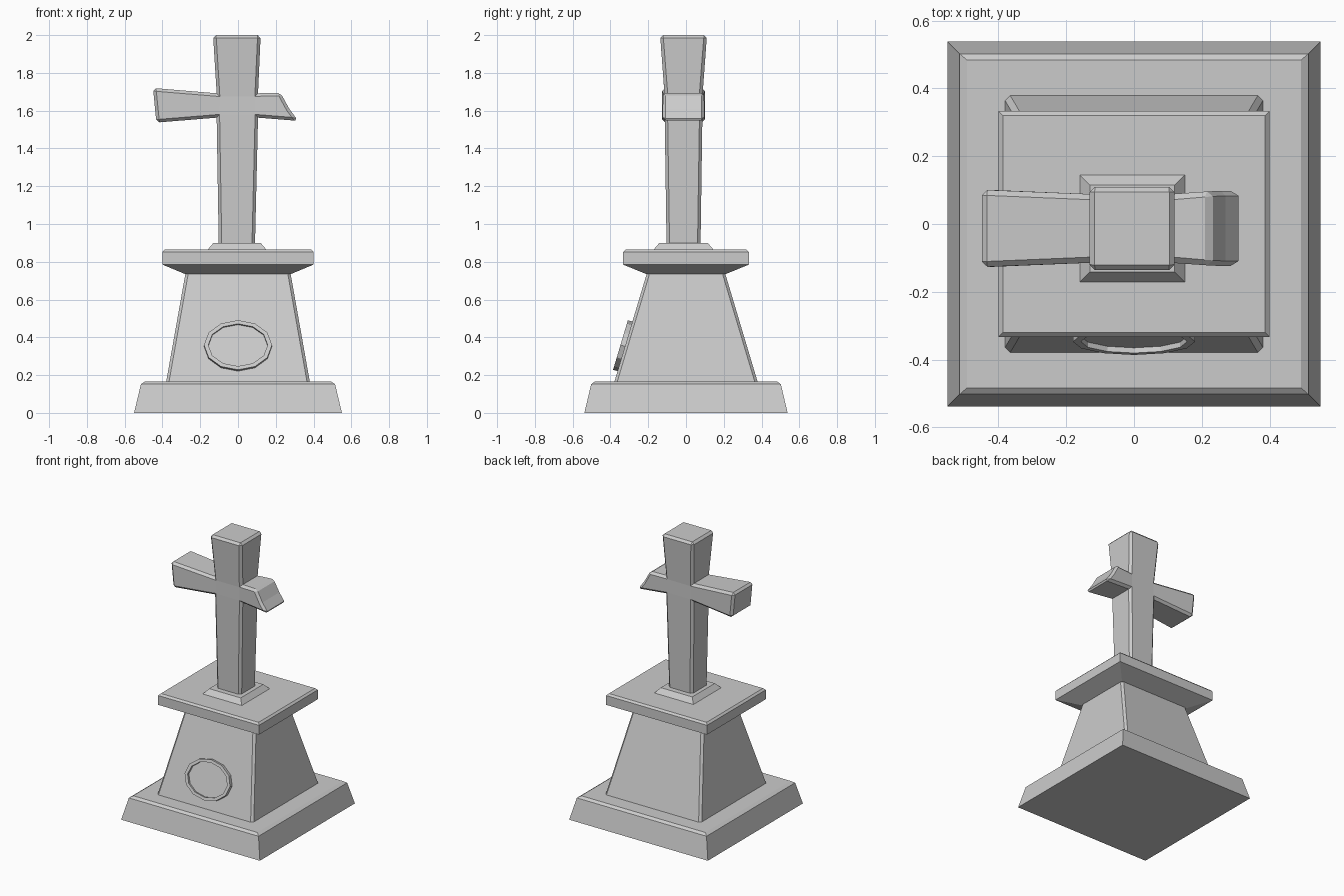
import bpy, bmesh, math
from mathutils import Vector

if "Cube" in bpy.data.objects:
    bpy.data.objects.remove(bpy.data.objects["Cube"])


def finish(name, bm):
    bmesh.ops.recalc_face_normals(bm, faces=bm.faces[:])
    me = bpy.data.meshes.new(name)
    bm.to_mesh(me)
    bm.free()
    ob = bpy.data.objects.new(name, me)
    bpy.context.collection.objects.link(ob)
    return ob


def loft(bm, rings):
    """Bridge closed rings of points and cap both ends."""
    loops = [[bm.verts.new(p) for p in r] for r in rings]
    n = len(loops[0])
    for a, b in zip(loops, loops[1:]):
        for i in range(n):
            j = (i + 1) % n
            bm.faces.new((a[i], a[j], b[j], b[i]))
    bm.faces.new(loops[0][::-1])
    bm.faces.new(loops[-1])


def block(name, levels, cx=0.0, cy=0.0, corner=0.0):
    """Rectangular tiers (half x, half y, z), optionally with chamfered corners."""
    rings = []
    for hx, hy, z in levels:
        ring = []
        for sx, sy in ((-1, -1), (1, -1), (1, 1), (-1, 1)):
            if corner:
                a = (cx + sx * hx, cy + sy * (hy - corner), z)
                b = (cx + sx * (hx - corner), cy + sy * hy, z)
                ring += [a, b] if sx == sy else [b, a]
            else:
                ring.append((cx + sx * hx, cy + sy * hy, z))
        rings.append(ring)
    bm = bmesh.new()
    loft(bm, rings)
    return finish(name, bm)


# Stepped base, tapered pedestal, overhanging cap and cross foot
block("base_plinth", [(.55, .538, 0), (.514, .502, .152), (.492, .483, .166)])
block("pedestal", [(.382, .382, .155), (.278, .207, .74)], corner=.015)
block("pedestal_cap", [(.28, .21, .735), (.40, .333, .785),
                       (.40, .333, .852), (.387, .32, .865)])
block("cross_foot", [(.159, .162, .86), (.125, .128, .90)], cx=-.005, cy=-.013)

# Cross outline: x, z, half depth
outline = [(-.102, .895, .09), (.09, .895, .09),
           (.106, 1.563, .10),
           (.318, 1.546, .112), (.27, 1.612, .112), (.225, 1.695, .11),
           (.106, 1.692, .10),
           (.12, 2.0, .124), (-.132, 2.0, .124),
           (-.113, 1.692, .10),
           (-.45, 1.72, .114), (-.432, 1.537, .114),
           (-.113, 1.563, .10)]
panels = [(0, 1, 2, 12), (2, 3, 4, 5, 6), (6, 7, 8, 9),
          (9, 10, 11, 12), (2, 6, 9, 12)]
bm = bmesh.new()
front = [bm.verts.new((x, -.013 - d, z)) for x, z, d in outline]
back = [bm.verts.new((x, -.013 + d, z)) for x, z, d in outline]
for p in panels:
    bm.faces.new([front[i] for i in p])
    bm.faces.new([back[i] for i in reversed(p)])
for i in range(len(outline)):
    j = (i + 1) % len(outline)
    bm.faces.new((front[j], front[i], back[i], back[j]))
bmesh.ops.recalc_face_normals(bm, faces=bm.faces[:])
bm.normal_update()
# Chamfer the outward edges, leaving the foot and inner corners crisp
edges = [e for e in bm.edges
         if e.is_convex and e.calc_face_angle() > .5
         and max(v.co.z for v in e.verts) > .95]
bmesh.ops.bevel(bm, geom=edges, offset=.016, segments=1,
                affect='EDGES', profile=.5, clamp_overlap=True)
finish("broken_cross", bm)

# Recessed oval medallion lying on the sloping front face
slope = Vector((0, .175, .585)).normalized()
normal = Vector((0, -slope.z, slope.y))
center = Vector((0, -.322, .352))
rings = []
for rx, rv, h in ((.18, .137, -.01), (.18, .137, .026),
                  (.157, .117, .026), (.157, .117, .01)):
    rings.append([center + Vector((rx * math.sin(t), 0, 0))
                  + slope * rv * math.cos(t) + normal * h
                  for t in (math.tau * i / 12 for i in range(12))])
bm = bmesh.new()
loft(bm, rings)
finish("medallion", bm)
